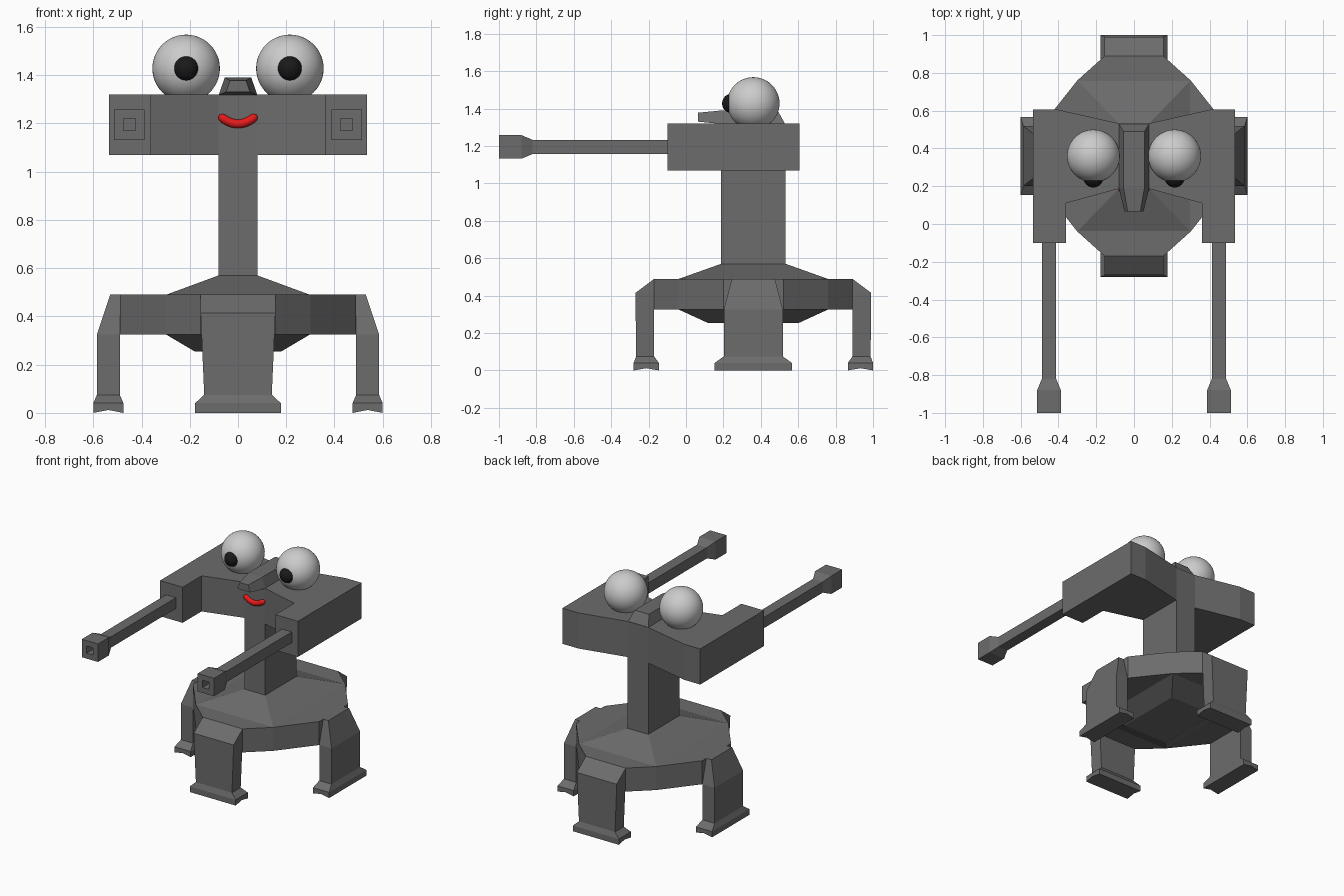
import bpy, bmesh, math
from mathutils import Vector

if "Cube" in bpy.data.objects:
    bpy.data.objects.remove(bpy.data.objects["Cube"])

CY = 0.36  # centre of the walker base along y


def material(name, rgb):
    m = bpy.data.materials.new(name)
    m.diffuse_color = (*rgb, 1)
    m.use_nodes = True
    m.node_tree.nodes["Principled BSDF"].inputs["Base Color"].default_value = m.diffuse_color
    return m


WHITE = material("eye_white", (0.8, 0.8, 0.8))
BLACK = material("pupil_black", (0.01, 0.01, 0.01))
RED = material("mouth_red", (0.8, 0.01, 0.01))
GREY = material("body_grey", (0.15, 0.15, 0.15))


def loft(name, rings):
    """Skin a stack of equal-sized rings and cap both ends."""
    bm = bmesh.new()
    loops = [[bm.verts.new(p) for p in r] for r in rings]
    for a, b in zip(loops, loops[1:]):
        for i in range(len(a)):
            j = (i + 1) % len(a)
            bm.faces.new((a[i], a[j], b[j], b[i]))
    bm.faces.new(loops[0][::-1])
    bm.faces.new(loops[-1])
    bmesh.ops.recalc_face_normals(bm, faces=bm.faces)
    me = bpy.data.meshes.new(name)
    bm.to_mesh(me)
    bm.free()
    ob = bpy.data.objects.new(name, me)
    bpy.context.collection.objects.link(ob)
    me.materials.append(GREY)
    return ob


def rect(hx, hy, z):
    return [(sx * hx, CY + sy * hy, z) for sx, sy in ((-1, -1), (1, -1), (1, 1), (-1, 1))]


# Base: twelve-sided slab with a raised roof and a tapered belly
q = [(0.49, 0.16), (0.30, 0.40), (0.155, 0.53)]
outline = q + [(-x, y) for x, y in q[::-1]]
outline += [(-x, -y) for x, y in outline]
loft("base_slab", [[(x, CY + y, z) for x, y in outline] for z in (0.325, 0.49)])
loft("base_roof", [rect(0.30, 0.40, 0.489), rect(0.08, 0.1725, 0.57)])
loft("base_belly", [rect(0.18, 0.245, 0.255), rect(0.30, 0.40, 0.326)])


# Legs: sections are (inner, outer, half width, z), foot sole is arched
def leg(name, direction, sections):
    out = Vector(direction)
    side = Vector((-out.y, out.x, 0))
    centre = Vector((0, CY, 0))
    rings = []
    for u0, u1, w, z in sections:
        um = (u0 + u1) / 2
        zm = 0.012 if z == 0 else z
        ring = [(u0, -w, z), (um, -w, zm), (u1, -w, z), (u1, w, z), (um, w, zm), (u0, w, z)]
        rings.append([centre + out * u + side * v + Vector((0, 0, h)) for u, v, h in ring])
    loft(name, rings)


side_leg = [(0.475, 0.60, 0.207, 0), (0.475, 0.60, 0.207, 0.04), (0.49, 0.585, 0.158, 0.075),
            (0.49, 0.585, 0.158, 0.325), (0.485, 0.53, 0.115, 0.49)]
end_leg = [(0.505, 0.64, 0.178, 0), (0.505, 0.64, 0.178, 0.04), (0.53, 0.627, 0.14, 0.075),
           (0.53, 0.63, 0.155, 0.415), (0.52, 0.53, 0.155, 0.49)]
for s, a, b in ((1, "right", "back"), (-1, "left", "front")):
    leg(a + "_leg", (s, 0, 0), side_leg)
    leg(b + "_leg", (0, s, 0), end_leg)

# Neck and U-shaped head
loft("neck", [rect(0.08, 0.1725, 0.56), rect(0.08, 0.1725, 1.08)])
half = [(0.08, 0.187), (0.36, 0.11), (0.36, -0.10), (0.535, -0.10), (0.535, 0.607),
        (0.41, 0.607), (0.08, 0.5325)]
plan = half + [(-x, y) for x, y in half[::-1]]
loft("head", [[(x, y, z) for x, y in plan] for z in (1.07, 1.32)])

# Nose: tapered wedge sections from tip to back
nose = [(0.065, 0.065, 0.05, 0.033, 1.33, 1.378), (0.19, 0.19, 0.08, 0.055, 1.318, 1.39),
        (0.53, 0.49, 0.08, 0.055, 1.318, 1.39)]
loft("nose", [[(-wb, yb, zb), (wb, yb, zb), (wt, yt, zt), (-wt, yt, zt)]
              for yb, yt, wb, wt, zb, zt in nose])


def ball(name, loc, r, mat, seg):
    bpy.ops.mesh.primitive_uv_sphere_add(segments=seg, ring_count=seg // 2, radius=r, location=loc)
    ob = bpy.context.object
    ob.name = name
    ob.data.materials.append(mat)
    bpy.ops.object.shade_smooth()


# Guns with flared hollow muzzles, eyes and pupils on both sides
barrel = [(-0.08, 0.038), (-0.82, 0.038), (-0.88, 0.063), (-1.0, 0.063), (-1.0, 0.025), (-0.93, 0.025)]
for s, tag in ((1, "right"), (-1, "left")):
    loft(tag + "_gun", [[(s * 0.45 + i * h, y, 1.195 + k * h)
                         for i, k in ((-1, -1), (1, -1), (1, 1), (-1, 1))] for y, h in barrel])
    ball(tag + "_eye", (s * 0.215, CY, 1.428), 0.14, WHITE, 48)
    ball(tag + "_pupil", (s * 0.215, 0.245, 1.428), 0.052, BLACK, 32)

# Mouth: smiling tube with rounded ends
cu = bpy.data.curves.new("mouth", "CURVE")
cu.dimensions = "3D"
cu.bevel_depth = 0.018
cu.bevel_resolution = 4
cu.use_fill_caps = True
sp = cu.splines.new("POLY")
N = 24
sp.points.add(N)
for i, p in enumerate(sp.points):
    t = -math.cos(math.pi * i / N)
    p.co = (0.078 * t, 0.183, 1.198 + 0.036 * t * t, 1)
    p.radius = max(0.05, min(1, math.sqrt(max(0, 1 - max(0, (abs(t) - 0.78) / 0.22) ** 2))))
sp.use_smooth = True
mouth = bpy.data.objects.new("mouth", cu)
bpy.context.collection.objects.link(mouth)
cu.materials.append(RED)
